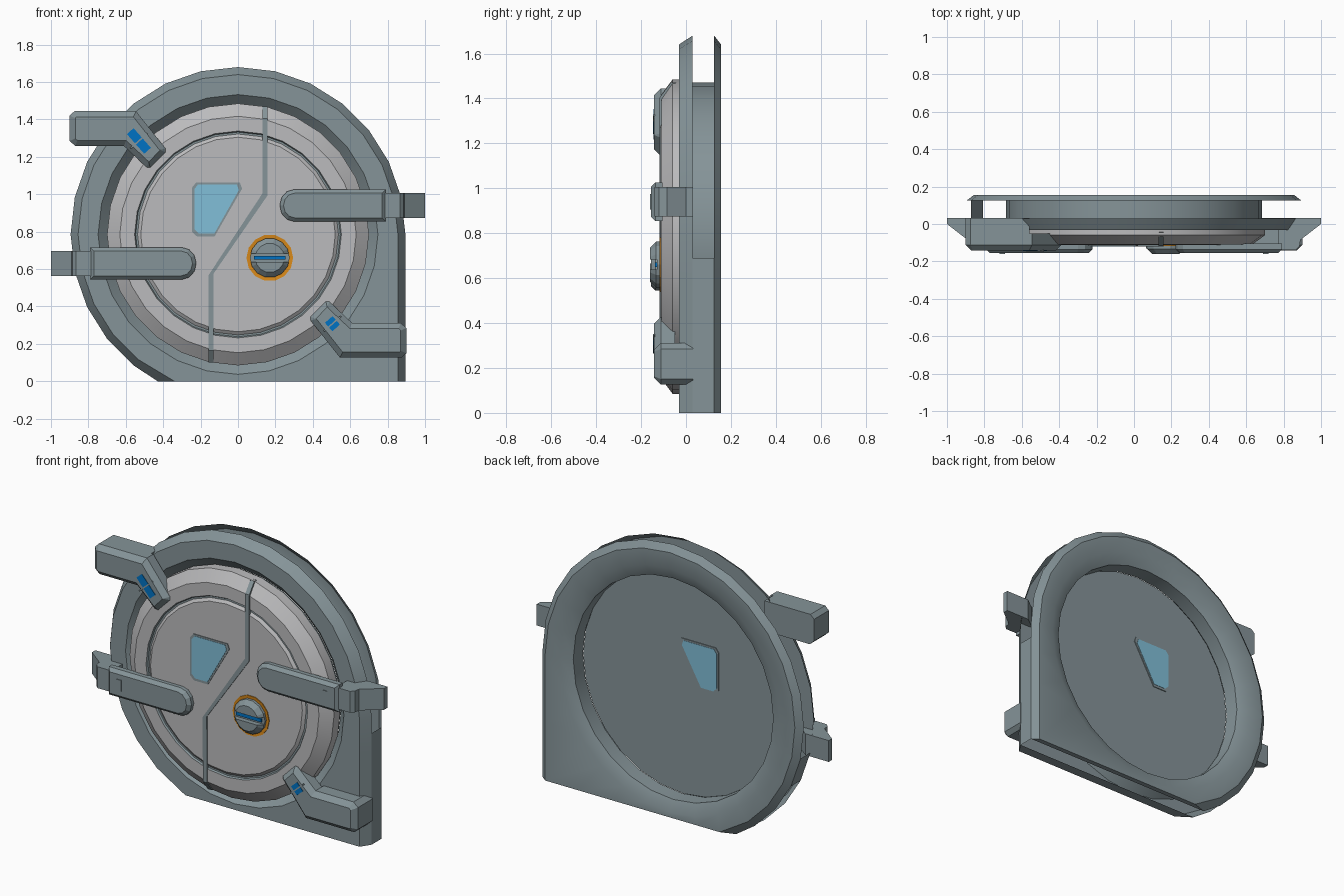
import bpy, bmesh, math
from mathutils import Vector

if "Cube" in bpy.data.objects:
    bpy.data.objects.remove(bpy.data.objects["Cube"])

CZ, N = 0.785, 28          # centre height of the round door, sides of the ring


def material(name, rgb):
    m = bpy.data.materials.new(name)
    m.diffuse_color = (*rgb, 1)
    m.use_nodes = True
    m.node_tree.nodes["Principled BSDF"].inputs["Base Color"].default_value = m.diffuse_color
    return m


STEEL = material("blue grey steel", (0.235, 0.295, 0.315))
LIGHT = material("light grey panel", (0.50, 0.50, 0.51))
GLASS = material("pale blue glass", (0.22, 0.52, 0.69))
ORANGE = material("orange ring", (0.69, 0.25, 0.01))
BLUE = material("bright blue", (0.0, 0.17, 0.55))


def finish(name, bm, mats, smooth=None, recalc=True):
    bmesh.ops.remove_doubles(bm, verts=bm.verts, dist=1e-5)
    if recalc:
        bmesh.ops.recalc_face_normals(bm, faces=bm.faces)
    me = bpy.data.meshes.new(name)
    bm.to_mesh(me)
    bm.free()
    for m in mats:
        me.materials.append(m)
    ob = bpy.data.objects.new(name, me)
    bpy.context.collection.objects.link(ob)
    if smooth:
        bpy.ops.object.select_all(action='DESELECT')
        ob.select_set(True)
        bpy.context.view_layer.objects.active = ob
        bpy.ops.object.shade_smooth_by_angle(angle=math.radians(smooth))
    return ob


def turn(pts, flip):
    """Half turn about the door centre."""
    return [(-x, 2 * CZ - z) for x, z in pts] if flip else pts


def prism(name, pts, y0, y1, mat, chamfer=0.0):
    """Front-view polygon extruded from y0 forward to y1, front rim chamfered."""
    bm = bmesh.new()
    a = [bm.verts.new((x, y0, z)) for x, z in pts]
    b = [bm.verts.new((x, y1, z)) for x, z in pts]
    bm.faces.new(a)
    front = bm.faces.new(b)
    for i in range(len(pts)):
        j = (i + 1) % len(pts)
        bm.faces.new((a[i], a[j], b[j], b[i]))
    bmesh.ops.recalc_face_normals(bm, faces=bm.faces)
    if chamfer:
        bmesh.ops.bevel(bm, geom=list(front.edges), offset=chamfer, segments=1, affect='EDGES')
    return finish(name, bm, [mat])


def rect(x0, x1, z0, z1):
    return [(x0, z0), (x1, z0), (x1, z1), (x0, z1)]


def bridge(bm, rings, mat_ids=None):
    vr = [[bm.verts.new(p) for p in r] for r in rings]
    for s, (A, B) in enumerate(zip(vr, vr[1:])):
        n = len(A)
        for k in range(n):
            f = bm.faces.new((A[k], A[(k + 1) % n], B[(k + 1) % n], B[k]))
            f.material_index = mat_ids[s] if mat_ids else 0


def circle(r, y, n=N, cx=0.0, cz=CZ):
    return [(cx + r * math.cos(2 * math.pi * k / n), y, cz + r * math.sin(2 * math.pi * k / n))
            for k in range(n)]


def outline(r, y):
    """Ring outline: cut flat at the floor, squared off at lower right."""
    out = []
    for k in range(N):
        a = 2 * math.pi * k / N
        c, s = math.cos(a), math.sin(a)
        t = r
        if s < -0.01:
            t = min(r / c if c > 0.01 else r, CZ / -s)
        x, z = t * c, CZ + t * s
        if k == 19:
            x, z = -math.sqrt(r * r - CZ * CZ), 0
        if k == 25:
            x, z = r, 0
        out.append((x, y, z))
    return out


# Frame: two flanges joined by the sloped hole and inner drum
bm = bmesh.new()
bridge(bm, [outline(0.895, 0.03), outline(0.855, -0.032), circle(0.748, -0.032),
            circle(0.685, 0.03), circle(0.685, 0.125), circle(0.755, 0.156),
            outline(0.855, 0.156), outline(0.895, 0.125)])
# Closed side walls between the flanges
o = outline(0.895, 0)
for (x0, z0), (x1, z1) in (((0.895, 0), (0.895, 0.69)),
                           ((o[15][0], o[15][2]), (o[16][0], o[16][2]))):
    bm.faces.new([bm.verts.new(p) for p in
                  ((x0, 0.03, z0), (x0, 0.125, z0), (x1, 0.125, z1), (x1, 0.03, z1))])
finish("door_frame", bm, [STEEL], 25, recalc=False)

# Round door with a circular groove
bm = bmesh.new()
prof = [(0, 0.028), (0.685, 0.028), (0.70, 0.0), (0.70, -0.06), (0.632, -0.11), (0.553, -0.11),
        (0.547, -0.10), (0.537, -0.10), (0.52, -0.113), (0, -0.113)]
ids = [0, 0, 1, 1, 1, 0, 0, 1, 1]
bm_rings = [circle(max(r, 1e-7), y) for r, y in prof]
bridge(bm, bm_rings, ids)
bmesh.ops.dissolve_degenerate(bm, dist=1e-5, edges=bm.edges)
finish("door", bm, [STEEL, LIGHT], 25)

# Zigzag seam strip following the door surface
path = [(0.145, -0.064, 1.47), (0.145, -0.113, 1.405), (0.145, -0.115, 1.0),
        (-0.145, -0.115, 0.57), (-0.145, -0.113, 0.165), (-0.145, -0.064, 0.10)]
bm = bmesh.new()
rings = []
for i, (x, y, z) in enumerate(path):
    w = 0.014
    dz = 0.005 if i == 2 else -0.005 if i == 3 else 0
    rings.append([(x - w, y + 0.02, z + dz), (x - w, y - 0.004, z + dz),
                  (x + w, y - 0.004, z - dz), (x + w, y + 0.02, z - dz)])
bridge(bm, rings)
finish("door_seam", bm, [STEEL])

# Window: rim and pane on both sides
win = [(-0.246, 1.035), (-0.225, 1.062), (0.01, 1.062), (0.022, 1.03),
       (-0.125, 0.775), (-0.22, 0.775), (-0.246, 0.80)]
cx, cz = -0.135, 0.945
pane = [(cx + (x - cx) * 0.89, cz + (z - cz) * 0.91) for x, z in win]
prism("window_rim_front", win, -0.11, -0.117, STEEL)
prism("window_pane_front", pane, -0.112, -0.119, GLASS)
prism("window_rim_back", win, 0.033, 0.025, STEEL)
prism("window_pane_back", pane, 0.035, 0.027, GLASS)

# Knob: orange ring, slotted cap, blue bar
KX, KZ = 0.17, 0.66
bm = bmesh.new()
bridge(bm, [circle(r, y, 14, KX, KZ) for r, y in
            ((0.125, -0.108), (0.125, -0.118), (0.104, -0.116), (0.104, -0.108))])
finish("knob_ring", bm, [ORANGE])
cap = prism("knob_cap", [(x, z) for x, _, z in circle(0.106, 0, 14, KX, KZ)],
            -0.105, -0.16, STEEL, 0.027)
cut = prism("slot_cutter", rect(KX - 0.2, KX + 0.2, KZ - 0.022, KZ + 0.022), -0.13, -0.2, STEEL)
mod = cap.modifiers.new("slot", 'BOOLEAN')
mod.operation, mod.object, mod.solver = 'DIFFERENCE', cut, 'EXACT'
bpy.ops.object.select_all(action='DESELECT')
bpy.context.view_layer.objects.active = cap
cap.select_set(True)
bpy.ops.object.modifier_apply(modifier="slot")
bpy.data.objects.remove(cut)
prism("knob_bar", rect(KX - 0.085, KX + 0.085, KZ - 0.01, KZ + 0.01), -0.125, -0.139, BLUE)

for flip, side in ((False, "right"), (True, "left")):
    # Latch arm with a rounded tip
    zc, h = 0.94, 0.086
    arm = [(0.79, zc - h), (0.79, zc + h)]
    arm += [(0.30 + 0.077 * math.cos(a), zc + h * math.sin(a))
            for a in (math.radians(90 + 30 * i) for i in range(7))]
    prism(side + "_latch_arm", turn(arm, flip), -0.105, -0.156, STEEL, 0.02)
    prism(side + "_latch_slot", turn(rect(0.69, 0.72, zc - 0.035, zc + 0.035), flip),
          -0.15, -0.16, STEEL)
    # Hinge bracket: top-view profile extruded in height
    prof = [(1.0, 0.032), (1.0, 0.0), (0.89, -0.085), (0.885, -0.12), (0.865, -0.14),
            (0.77, -0.14), (0.77, -0.02), (0.84, 0.032)]
    bm = bmesh.new()
    rings = []
    for z in (zc - 0.066, zc + 0.066):
        rings.append([(-x, y, 2 * CZ - z) if flip else (x, y, z) for x, y in prof])
    bridge(bm, rings)
    for r in rings:
        bm.faces.new([bm.verts.new(p) for p in r])
    finish(side + "_latch_bracket", bm, [STEEL])

for flip, side in ((False, "upper"), (True, "lower")):
    # Bent clamp reaching over the door edge
    body = [(-0.9, 1.285), (-0.9, 1.42), (-0.875, 1.444), (-0.545, 1.444), (-0.388, 1.245),
            (-0.388, 1.225), (-0.47, 1.142), (-0.49, 1.145), (-0.61, 1.258), (-0.87, 1.258)]
    base = [(-0.9, 1.285), (-0.9, 1.42), (-0.875, 1.444), (-0.56, 1.444),
            (-0.56, 1.30), (-0.61, 1.258), (-0.87, 1.258)]
    prism(side + "_clamp", turn(body, flip), -0.05, -0.142, STEEL, 0.03)
    prism(side + "_clamp_base", turn(base, flip), 0.032, -0.08, STEEL)
    # Blue inlay along the bent part
    L, W = (0.03, 0.027) if flip else (0.07, 0.024)
    d = Vector((0.66, -0.75))
    n = Vector((0.75, 0.66))
    c = Vector((-0.53, 1.285)) if not flip else Vector((-0.505, 1.262))
    mark = [tuple(c + d * (L * i) + n * (W * j)) for i, j in ((-1, -1), (1, -1), (1, 1), (-1, 1))]
    prism(side + "_clamp_inlay", turn(mark, flip), -0.138, -0.145, BLUE)
    seam = [tuple(c + d * (0.004 * i) + n * (0.06 * j)) for i, j in ((-1, -1), (1, -1), (1, 1), (-1, 1))]
    prism(side + "_clamp_joint", turn(seam, flip), -0.138, -0.147, STEEL)
